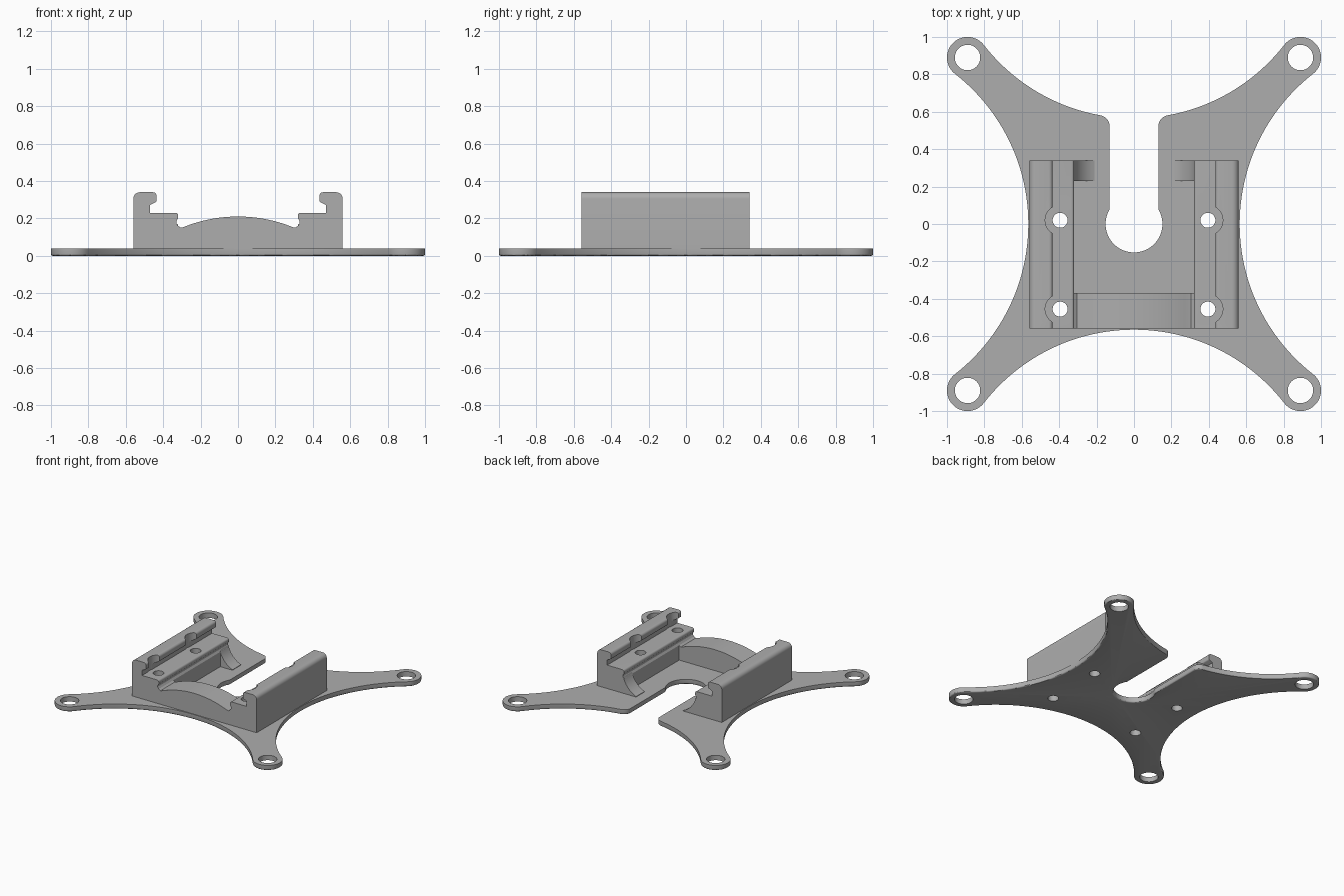
import bpy, bmesh
from math import radians, cos, sin, sqrt, atan2, degrees

if "Cube" in bpy.data.objects:
    bpy.data.objects.remove(bpy.data.objects["Cube"], do_unlink=True)

GREY = (0.42, 0.42, 0.42, 1)
grey = bpy.data.materials.new("plain grey")
grey.use_nodes = True
grey.diffuse_color = GREY
grey.node_tree.nodes["Principled BSDF"].inputs["Base Color"].default_value = GREY


def arc(cx, cy, r, a0, a1, n):
    steps = [radians(a0 + (a1 - a0) * i / n) for i in range(n + 1)]
    return [(cx + r * cos(a), cy + r * sin(a)) for a in steps]


def finish(name, bm):
    bmesh.ops.recalc_face_normals(bm, faces=bm.faces)
    mesh = bpy.data.meshes.new(name)
    bm.to_mesh(mesh)
    bm.free()
    mesh.materials.append(grey)
    ob = bpy.data.objects.new(name, mesh)
    bpy.context.collection.objects.link(ob)
    return ob


def prism(name, points, start, end, axis="z", edge=0):
    """Extrude a closed outline along z, or an (x, z) section along y."""
    bm = bmesh.new()
    place = (lambda p: (p[0], p[1], start)) if axis == "z" else (lambda p: (p[0], start, p[1]))
    face = bm.faces.new([bm.verts.new(place(p)) for p in points])
    rim = list(face.edges)
    new = bmesh.ops.extrude_face_region(bm, geom=[face], use_keep_orig=True)["geom"]
    shift = (0, 0, end - start) if axis == "z" else (0, end - start, 0)
    bmesh.ops.translate(bm, vec=shift, verts=[v for v in new if isinstance(v, bmesh.types.BMVert)])
    if edge:
        bmesh.ops.bevel(bm, geom=rim, offset=edge, segments=3, profile=0.5, affect="EDGES")
    return finish(name, bm)


def drill(ob, holes):
    """Cut vertical round holes given as (x, y, radius, bottom, top)."""
    for x, y, r, low, high in holes:
        cutter = prism("cutter", arc(x, y, r, 0, 352.5, 47), low, high)
        cutter.hide_render = True
        mod = ob.modifiers.new("hole", "BOOLEAN")
        mod.operation, mod.solver, mod.object = "DIFFERENCE", "EXACT", cutter
        bpy.context.view_layer.objects.active = ob
        bpy.ops.object.modifier_apply(modifier=mod.name)
        bpy.data.objects.remove(cutter, do_unlink=True)


# Sizes shared by the parts
LOBE, LOBE_R, WAIST = 0.89, 0.11, 0.565
C = 1.583                      # centre distance of the scooped sides
R = C - WAIST
T = degrees(atan2(LOBE, C - LOBE))
SLOT, FILLET, KEY_R = 0.13, 0.06, 0.152
FRONT, BACK, FLOOR = -0.56, 0.34, 0.02
SCREWS = [(s * 0.395, y) for s in (-1, 1) for y in (0.02, -0.455)]

# Base plate: half the outline, then its mirror image
fx = SLOT + FILLET
fy = C - sqrt((R + FILLET) ** 2 - fx ** 2)
lean = degrees(atan2(C - fy, -fx))
half = arc(0, -C, R, 90, 90 - T, 24)
half += arc(LOBE, -LOBE, LOBE_R, T - 194.2, T, 28)[1:]
half += arc(C, 0, R, 180 + T, 180 - T, 48)[1:]
half += arc(LOBE, LOBE, LOBE_R, -T, 90 + T, 28)[1:]
half += arc(0, C, R, T - 90, lean - 180, 22)[1:]
half += arc(fx, fy, FILLET, lean, 180, 8)[1:]
half += [(SLOT, 0.1)] + arc(0, 0, KEY_R, 31, -90, 24)
half[0], half[-1] = (0, -WAIST), (0, -KEY_R)
outline = half + [(-x, y) for x, y in reversed(half[1:-1])]
plate = prism("base_plate", outline, 0, 0.04, edge=0.01)
drill(plate, [(sx * LOBE, sy * LOBE, 0.068, -1, 1) for sx in (-1, 1) for sy in (-1, 1)])
drill(plate, [(x, y, 0.04, -1, 1) for x, y in SCREWS])

# Rail section with hooked lip, and the scooped gusset below it
rail_section = [(0.56, FLOOR)] + arc(0.525, 0.305, 0.035, 0, 90, 6)
rail_section += arc(0.455, 0.32, 0.02, 90, 180, 5)
rail_section += arc(0.445, 0.295, 0.01, 180, 250, 3)
rail_section += [(0.47, 0.272), (0.47, 0.23)] + arc(0.335, 0.215, 0.015, 90, 180, 4)
rail_section += [(0.32, 0.2), (0.33, 0.185), (0.33, 0.175), (0.32, 0.16), (0.32, FLOOR)]
gusset_section = [(0.325, FLOOR), (0.21, FLOOR)] + arc(0.14, 0.22, 0.19, -68, -14, 12) + [(0.325, 0.17)]

parts = [plate]
for side, label in ((1, "left"), (-1, "right")):
    rail = prism(label + "_rail", [(side * x, z) for x, z in rail_section], FRONT, BACK, "y")
    for x, y in SCREWS:
        if x * side > 0:
            drill(rail, [(x, y, 0.04, -1, 1), (x, y, 0.08, 0.23, 1)])
    gusset = prism(label + "_gusset", [(side * x, z) for x, z in gusset_section], 0.23, BACK, "y")
    parts += [rail, gusset]

# Arched bridge joining the rails at the front
ARCH_R = 0.78
arch = arc(0, 0.21 - ARCH_R, ARCH_R, 68, 112, 32)
bridge_section = [(0.32, FLOOR), (0.32, 0.16), (0.305, 0.15)] + arch
bridge_section += [(-0.305, 0.15), (-0.32, 0.16), (-0.32, FLOOR)]
parts.append(prism("arched_bridge", bridge_section, FRONT, -0.37, "y"))

# Smooth shading with crisp edges
bpy.ops.object.select_all(action="DESELECT")
for ob in parts:
    ob.select_set(True)
bpy.context.view_layer.objects.active = plate
bpy.ops.object.shade_smooth_by_angle(angle=radians(30))
